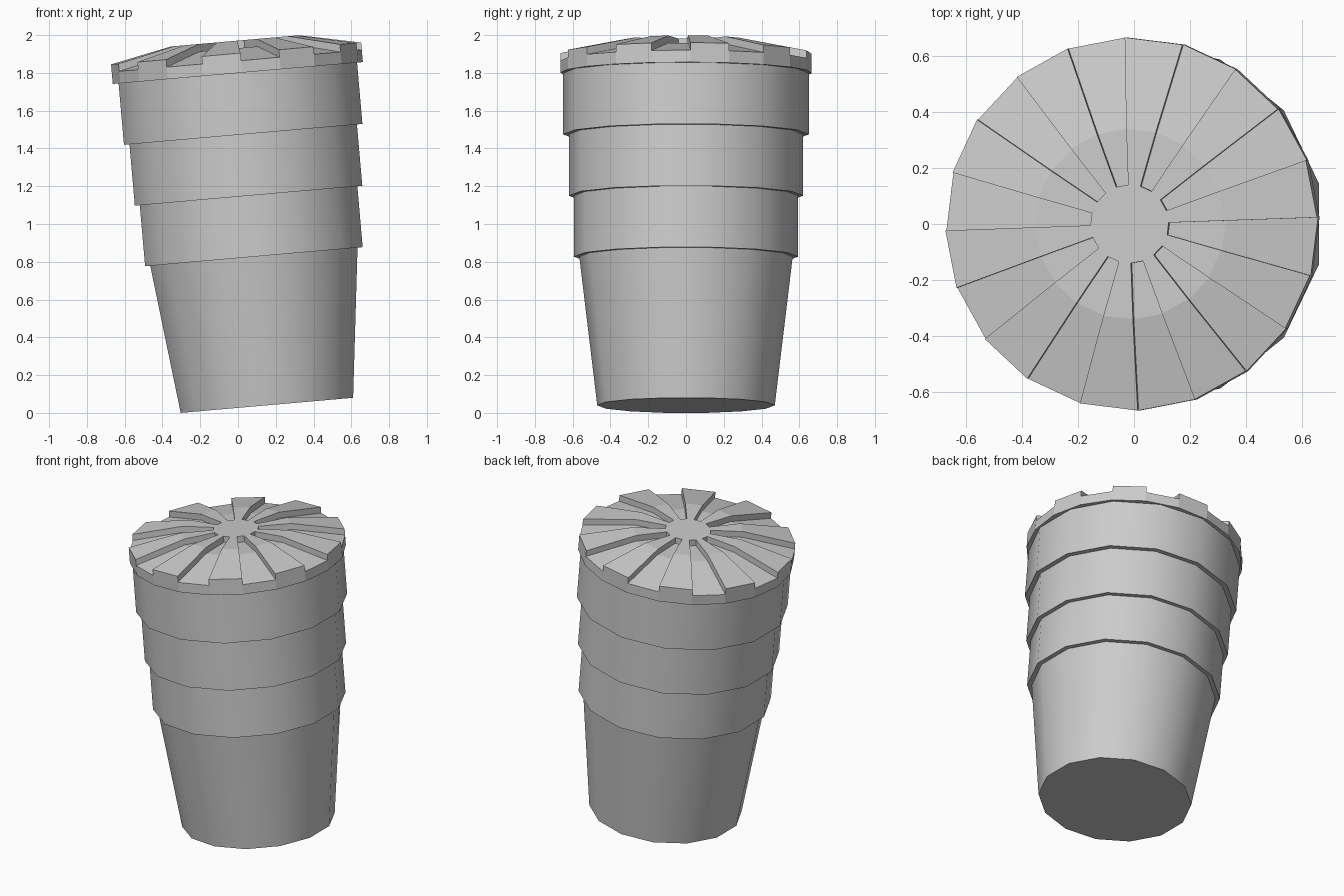
import bpy
import bmesh
from math import sin, cos, radians, tau
from mathutils import Matrix, Vector

cube = bpy.data.objects.get("Cube")
if cube:
    bpy.data.objects.remove(cube, do_unlink=True)

grey = bpy.data.materials.new("plain_grey")
grey.use_nodes = True
colour = (0.6, 0.6, 0.6, 1.0)
grey.diffuse_color = colour
grey.node_tree.nodes["Principled BSDF"].inputs["Base Color"].default_value = colour

# The whole cup leans towards its right side
LEAN = Matrix.Translation((0.153, 0, 0.04)) @ Matrix.Rotation(radians(-5), 4, "Y")


def lathe(profile, sides, start):
    """Revolve (radius, height) points, with flat caps at both ends."""
    bm = bmesh.new()
    rings = []
    for r, z in profile:
        angles = [start + tau * i / sides for i in range(sides)]
        rings.append([bm.verts.new((r * cos(a), r * sin(a), z)) for a in angles])
    for low, high in zip(rings, rings[1:]):
        for i in range(sides):
            j = (i + 1) % sides
            bm.faces.new((low[i], low[j], high[j], high[i]))
    bm.faces.new(rings[0][::-1])
    bm.faces.new(rings[-1])
    return bm


def finish(bm, name, smooth_angle):
    bmesh.ops.recalc_face_normals(bm, faces=bm.faces)
    mesh = bpy.data.meshes.new(name)
    bm.to_mesh(mesh)
    bm.free()
    mesh.materials.append(grey)
    obj = bpy.data.objects.new(name, mesh)
    obj.matrix_world = LEAN
    bpy.context.collection.objects.link(obj)
    bpy.ops.object.select_all(action="DESELECT")
    obj.select_set(True)
    bpy.context.view_layer.objects.active = obj
    bpy.ops.object.shade_smooth_by_angle(angle=radians(smooth_angle))


# Cup: tapered base with three stepped bands
profile = [(0.47, 0), (0.565, 0.79)]
for radius, bottom, top in ((0.593, 0.79, 1.114), (0.62, 1.114, 1.44), (0.65, 1.44, 1.78)):
    profile += [(radius, bottom), (radius, top)]
finish(lathe(profile, 14, radians(90)), "cup_body", 30)

# Lid: shallow dome with a raised hub and every other wedge raised
lid = lathe([(0.665, 1.766), (0.665, 1.83), (0.34, 1.897), (0.14, 1.897)], 20, radians(2))
lid.faces.ensure_lookup_table()
lid.normal_update()
wedges = [f for i, f in enumerate(lid.faces[20:60]) if i % 2 == 0]
hub = lid.faces[-1]
raised = bmesh.ops.extrude_face_region(lid, geom=wedges + [hub])
verts = [g for g in raised["geom"] if isinstance(g, bmesh.types.BMVert)]
bmesh.ops.translate(lid, verts=verts, vec=Vector((0, 0, 0.04)))
old = [f for f in wedges + [hub] if f.is_valid]
bmesh.ops.delete(lid, geom=old, context="FACES_ONLY")
finish(lid, "lid", 5)
